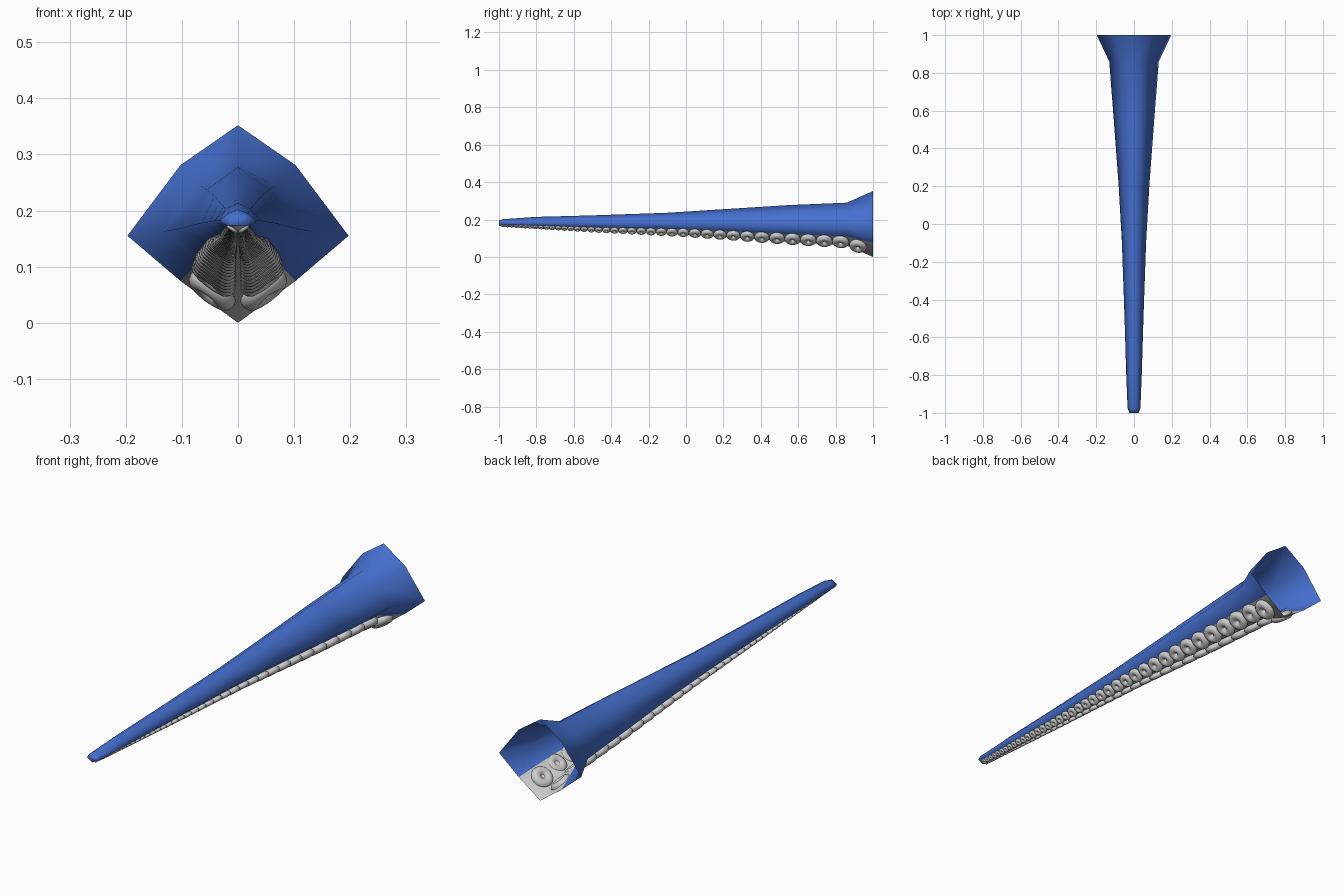
import bpy, bmesh, math
from mathutils import Vector

if "Cube" in bpy.data.objects:
    bpy.data.objects.remove(bpy.data.objects["Cube"])

skin_mat = bpy.data.materials.new("blue_skin")
skin_mat.diffuse_color = (0.06, 0.16, 0.62, 1)
skin_mat.use_nodes = True
skin_mat.node_tree.nodes["Principled BSDF"].inputs["Base Color"].default_value = skin_mat.diffuse_color

# rings along the arm: y, half width, side z, top z, bottom z
RINGS = [(1.0, .197, .155, .352, .0), (.86, .131, .163, .29, .06),
         (.55, .107, .167, .277, .082), (.2, .081, .174, .255, .107),
         (-.1, .064, .178, .236, .125), (-.5, .050, .180, .222, .140),
         (-.8, .041, .182, .214, .152), (-.975, .034, .182, .202, .162),
         (-1.0, .024, .181, .195, .166)]

# sucker row: y, centre x, centre z, radius
ROW = [(1.0, .050, .045, .052), (.92, .046, .058, .049), (.83, .043, .080, .046),
       (.5, .040, .099, .043), (0, .030, .129, .032), (-.5, .018, .145, .020),
       (-1.0, .010, .169, .011)]


def finish(name, bm, mat=None):
    bmesh.ops.recalc_face_normals(bm, faces=bm.faces)
    for f in bm.faces:
        f.smooth = True
    me = bpy.data.meshes.new(name)
    bm.to_mesh(me)
    bm.free()
    ob = bpy.data.objects.new(name, me)
    bpy.context.collection.objects.link(ob)
    if mat:
        me.materials.append(mat)
    return ob


def octagon(ring):
    y, w, side, top, bot = ring
    sh = side + .64 * (top - side)
    lo = bot + .48 * (side - bot)
    half = [(.52 * w, lo), (w, side), (.52 * w, sh)]
    pts = half + [(0, top)] + [(-x, z) for x, z in reversed(half)] + [(0, bot)]
    return [Vector((x, y, z)) for x, z in pts]


# loft a strip of the octagon down the arm, closed at the tip, open at the root
def strip(name, idx, mat=None):
    bm = bmesh.new()
    rows = []
    for r in RINGS:
        o = octagon(r)
        rows.append([bm.verts.new(o[i]) for i in idx])
    for a, b in zip(rows, rows[1:]):
        for i in range(len(idx) - 1):
            bm.faces.new((a[i], a[i + 1], b[i + 1], b[i]))
    bm.faces.new(rows[-1])
    return finish(name, bm, mat)


strip("tentacle_skin", range(7), skin_mat)
strip("tentacle_underside", (6, 7, 0))


def at(y):
    for a, b in zip(ROW, ROW[1:]):
        if y >= b[0]:
            break
    t = (a[0] - y) / (a[0] - b[0])
    v = [p + (q - p) * t for p, q in zip(a, b)]
    return Vector((v[1], y, v[2])), v[3]


# one row of flattened ring suckers, mirrored to the other side
bm = bmesh.new()
NU, NV = 24, 12
y = .92
while y > -.985:
    c, r = at(y)
    t = (at(y + .04)[0] - at(y - .04)[0]).normalized()
    n = Vector((.6, 0, -.8))
    n = (n - t * n.dot(t)).normalized()
    s = n.cross(t)
    grid = []
    for i in range(NU):
        a = 2 * math.pi * i / NU
        d = t * math.cos(a) + s * math.sin(a)
        loop = []
        for j in range(NV):
            b = 2 * math.pi * j / NV
            loop.append(bm.verts.new(c + d * r * (.55 + .43 * math.cos(b))
                                     + n * r * .38 * math.sin(b)))
        grid.append(loop)
    for i in range(NU):
        for j in range(NV):
            p, q, k = grid[i], grid[(i + 1) % NU], (j + 1) % NV
            bm.faces.new((p[j], q[j], q[k], p[k]))
    y -= 1.9 * r
suckers = finish("suckers", bm)
suckers.modifiers.new("mirror", 'MIRROR').use_mirror_merge = False
